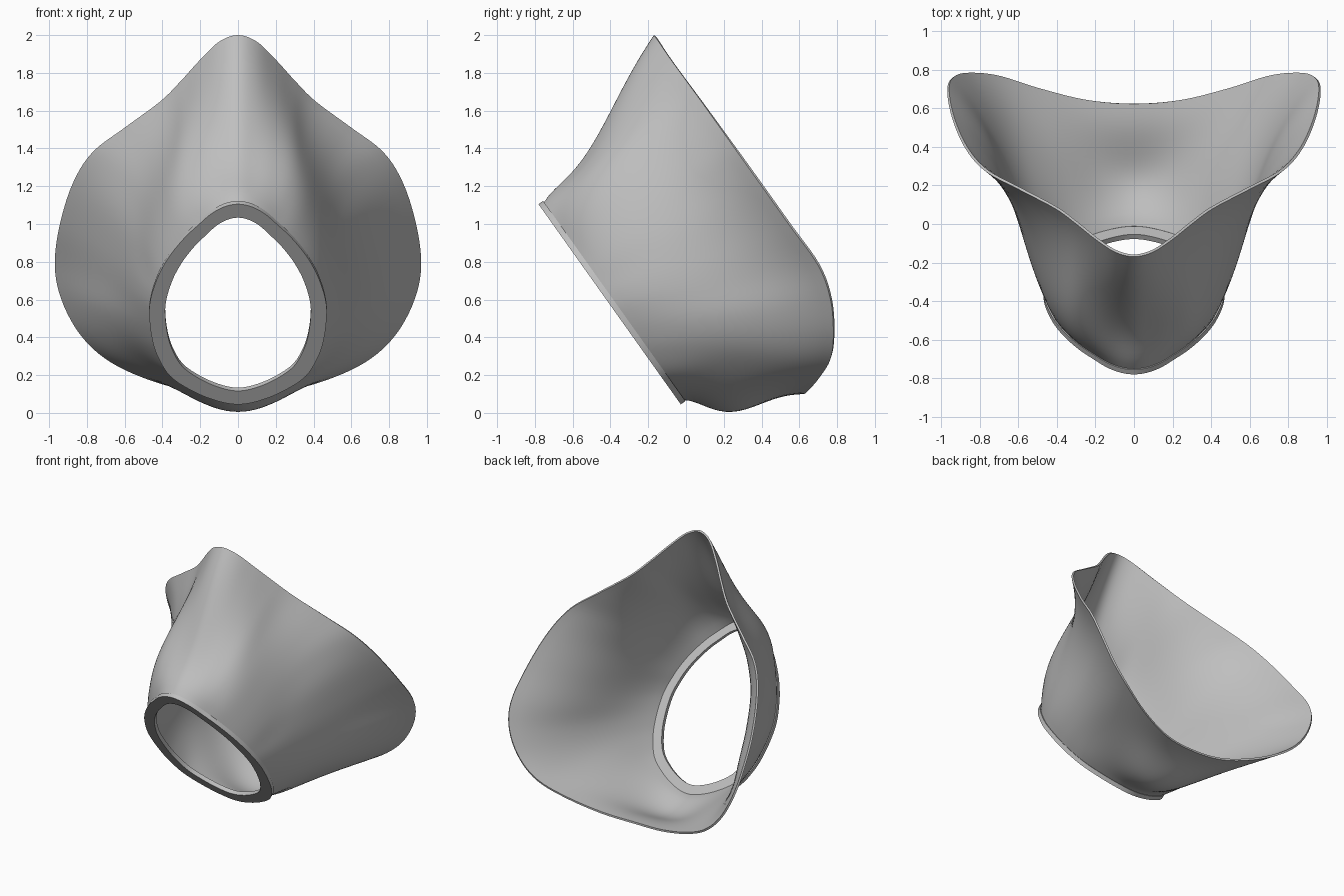
import bpy
import math
from mathutils import Vector

cube = bpy.data.objects.get("Cube")
if cube:
    bpy.data.objects.remove(cube, do_unlink=True)

grey = bpy.data.materials.new("neutral_grey")
grey.use_nodes = True
grey.diffuse_color = (0.52, 0.52, 0.52, 1)
grey.node_tree.nodes["Principled BSDF"].inputs["Base Color"].default_value = (0.52, 0.52, 0.52, 1)

# Face rim (x, y, z) on the left half, from the nose peak down to the chin
rim_half = [
    (0, -.17, 2), (.1, -.145, 1.965), (.2, -.08, 1.87), (.3, 0, 1.76),
    (.41, .08, 1.65), (.6, .18, 1.51), (.77, .272, 1.38), (.875, .39, 1.215),
    (.945, .55, .99), (.97, .7, .78), (.935, .765, .6), (.84, .78, .42),
    (.7, .765, .285), (.5, .705, .185), (.25, .645, .115), (0, .625, .1)]
# Matching points of the front collar outline (x, z)
collar_half = [
    (0, 1.105), (.07, 1.092), (.14, 1.055), (.21, .995), (.28, .93),
    (.355, .84), (.41, .75), (.443, .67), (.463, .6), (.47, .53), (.46, .42),
    (.43, .31), (.36, .195), (.24, .115), (.11, .063), (0, .045)]
# How far the wall pulls in sideways, sags, and swells out between collar and rim
pull_in = [0, 0, 0, .01, .035, .07, .1, .09, .09, .08, .05, .03, .01, 0, 0, 0]
sag = [.085, .075, .04, .01, 0, 0, 0, 0, 0, 0, 0, -.01, -.02, .01, .055, .075]
swell = [0, .005, .025, .05, .055, .035, .015, 0, 0, 0, 0, 0, 0, 0, 0, 0]

STEPS, ROWS = 5, 20
COLLAR_Z = 0.575
BACK = Vector((0, 0.815, 0.58))


def mirrored_loop(half):
    """Close a half outline by mirroring it across x."""
    pts = [Vector(p) for p in half]
    return pts + [Vector((-p.x, p.y, p.z)) for p in pts[-2:0:-1]]


def smooth_loop(pts):
    """Closed Catmull-Rom curve through the points."""
    out, n = [], len(pts)
    for i in range(n):
        a, b, c, d = (pts[(i + k) % n] for k in (-1, 0, 1, 2))
        for s in range(STEPS):
            t = s / STEPS
            out.append(b + (c - a) * (t / 2)
                       + (a * 2 - b * 5 + c * 4 - d) * (t * t / 2)
                       + (b * 3 - a - c * 3 + d) * (t ** 3 / 2))
    return out


def collar_loop(sx, sz, depth):
    """Collar outline on its tilted plane, scaled and moved back."""
    half = []
    for x, z in collar_half:
        z = COLLAR_Z + (z - COLLAR_Z) * sz
        half.append(Vector((x * sx, -.026 - (z - .043) * .711, z)) + BACK * depth)
    return smooth_loop(mirrored_loop(half))


def loft(name, loops, wrap=False, thickness=0):
    """Skin equal closed loops with quads, optionally thickened inward."""
    n, m = len(loops[0]), len(loops)
    verts = [p for loop in loops for p in loop]
    faces = []
    for r in range(m if wrap else m - 1):
        r2 = (r + 1) % m
        for i in range(n):
            j = (i + 1) % n
            faces.append((r * n + i, r * n + j, r2 * n + j, r2 * n + i))
    mesh = bpy.data.meshes.new(name)
    mesh.from_pydata(verts, [], faces)
    mesh.materials.append(grey)
    obj = bpy.data.objects.new(name, mesh)
    bpy.context.collection.objects.link(obj)
    bpy.ops.object.select_all(action='DESELECT')
    obj.select_set(True)
    bpy.context.view_layer.objects.active = obj
    if thickness:
        wall = obj.modifiers.new("wall", 'SOLIDIFY')
        wall.thickness = thickness
        wall.offset = -1
        bpy.ops.object.modifier_apply(modifier=wall.name)
    bpy.ops.object.shade_smooth_by_angle(angle=math.radians(35))


# Flared shell: pulled in near the rim, swollen beside the nose near the collar
start = collar_loop(.98, .985, .025)
end = smooth_loop(mirrored_loop(rim_half))
flares = smooth_loop(mirrored_loop([(-p, 0, -s) for p, s in zip(pull_in, sag)]))
swells = smooth_loop(mirrored_loop([Vector((1, -.7, .55)) * s for s in swell]))
sections = []
for r in range(ROWS + 1):
    t = r / ROWS
    late, early = 6.75 * t * t * (1 - t), 6.75 * t * (1 - t) ** 2
    middle = 28.9 * t ** 2 * (1 - t) ** 3
    sections.append([a.lerp(b, t) + Vector((f.x * late, 0, f.z * middle)) + s * early
                     for a, b, f, s in zip(start, end, flares, swells)])
loft("mask_shell", sections, thickness=.014)

# Flat collar around the front opening
loft("front_collar", [collar_loop(.82, .865, 0), collar_loop(1, 1, 0),
                      collar_loop(1, 1, .03), collar_loop(.82, .865, .03)], wrap=True)
